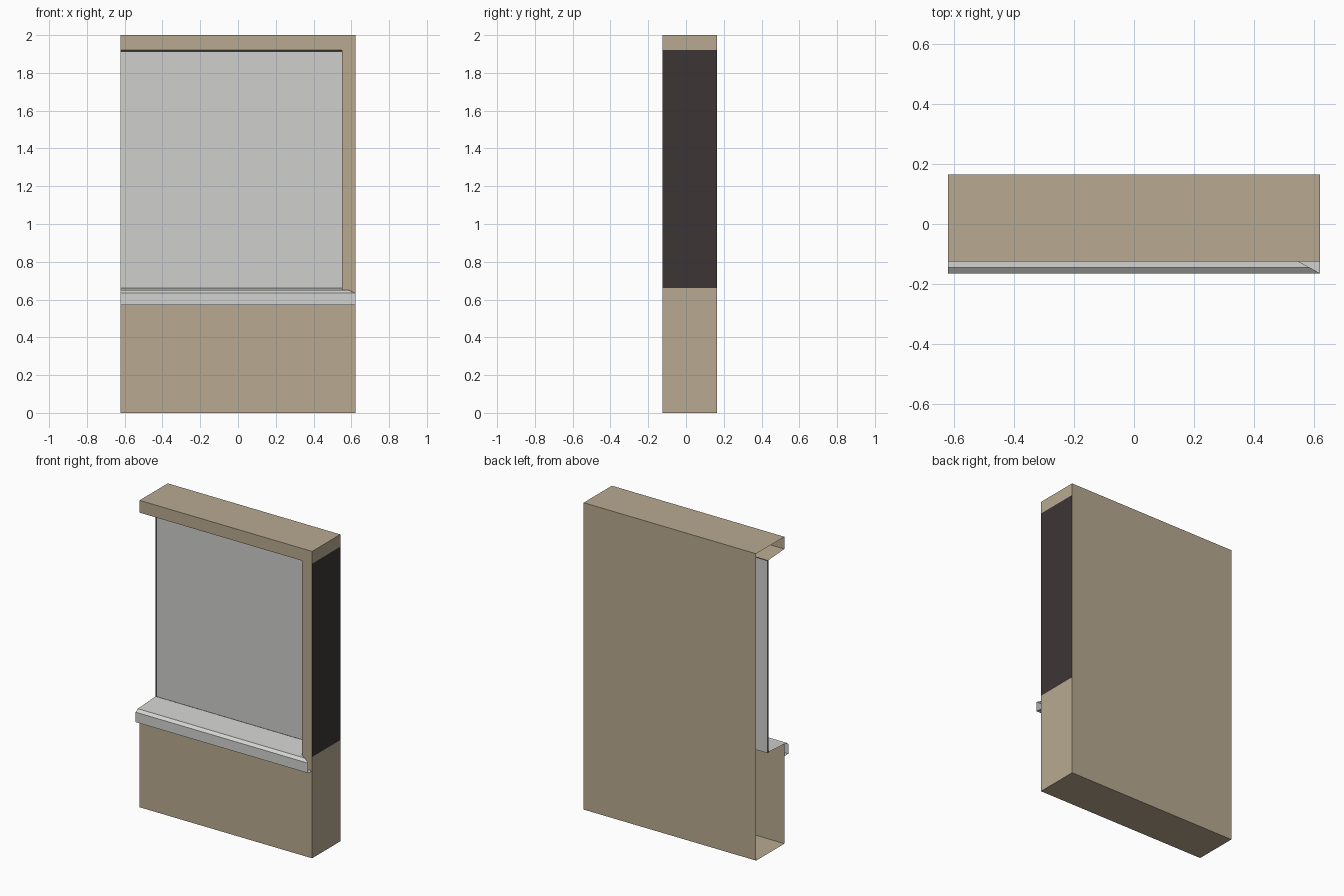
import bpy, bmesh

if "Cube" in bpy.data.objects:
    bpy.data.objects.remove(bpy.data.objects["Cube"])


def material(name, rgb):
    m = bpy.data.materials.new(name)
    m.diffuse_color = (*rgb, 1)
    m.use_nodes = True
    m.node_tree.nodes["Principled BSDF"].inputs["Base Color"].default_value = m.diffuse_color
    return m


BEIGE = material("beige_plaster", (0.48, 0.40, 0.285))
PALE = material("pale_sill", (0.65, 0.65, 0.63))
GLASS = material("grey_glass", (0.62, 0.62, 0.61))
DARK = material("charcoal_frame", (0.052, 0.052, 0.052))
PANEL = material("dark_brown_panel", (0.046, 0.036, 0.036))

X = 0.622                        # half width
FRONT, BACK, TOP = -0.125, 0.165, 2.0
LOW, HIGH, JAMB = 0.65, 1.92, 0.55   # window opening
WIN_Y = 0.04                     # window recess plane


def make(name, bm, *mats):
    mesh = bpy.data.meshes.new(name)
    bm.to_mesh(mesh)
    bm.free()
    for m in mats:
        mesh.materials.append(m)
    ob = bpy.data.objects.new(name, mesh)
    bpy.context.collection.objects.link(ob)
    return ob


def sheet(name, profile, mat):
    """Sweep an open (y, z, right end x) profile from the open left end."""
    bm = bmesh.new()
    rows = [(bm.verts.new((-X, y, z)), bm.verts.new((x, y, z))) for y, z, x in profile]
    for (a, b), (c, d) in zip(rows, rows[1:]):
        bm.faces.new((a, b, d, c))
    return make(name, bm, mat)


def quad(name, pts, mat):
    bm = bmesh.new()
    bm.faces.new([bm.verts.new(p) for p in pts])
    return make(name, bm, mat)


def side(name, z0, z1, mat):
    return quad(name, [(X, FRONT, z0), (X, BACK, z0), (X, BACK, z1), (X, FRONT, z1)], mat)


# Wall shell: soffit, lintel, top, back, bottom, lower front (left end open)
sheet("wall_shell", [(WIN_Y, 1.91, X), (FRONT, HIGH, X), (FRONT, TOP, X), (BACK, TOP, X),
                     (BACK, 0, X), (FRONT, 0, X), (FRONT, LOW, X)], BEIGE)

# Right end in three bands
side("wall_end_lower", 0, 0.66, BEIGE)
side("wall_end_panel", 0.66, HIGH, PANEL)
side("wall_end_upper", HIGH, TOP, BEIGE)

# Right pier beside the window and its reveal
quad("window_pier", [(JAMB, FRONT, LOW), (X, FRONT, LOW), (X, FRONT, HIGH), (JAMB, FRONT, HIGH)], BEIGE)
quad("window_reveal", [(JAMB, WIN_Y, LOW), (JAMB, FRONT, LOW), (JAMB, FRONT, HIGH), (JAMB, WIN_Y, 1.91)], BEIGE)

# Projecting chamfered sill with a mitred right end
sheet("window_sill", [(FRONT, 0.57, X), (-0.165, 0.57, X), (-0.165, 0.635, X),
                      (-0.145, LOW, 0.586), (FRONT, LOW, JAMB), (WIN_Y, 0.66, JAMB)], PALE)

# Window: dark frame ring with an inset pane
bm = bmesh.new()
pane = bm.faces.new([bm.verts.new(p) for p in (
    (-X, WIN_Y, 0.655), (JAMB, WIN_Y, 0.655), (JAMB, WIN_Y, 1.91), (-X, WIN_Y, 1.91))])
bmesh.ops.inset_region(bm, faces=[pane], thickness=0.027, use_boundary=True)
bmesh.ops.inset_region(bm, faces=[pane], thickness=0.001, depth=-0.008, use_boundary=True)
pane.material_index = 1
make("window", bm, DARK, GLASS)
